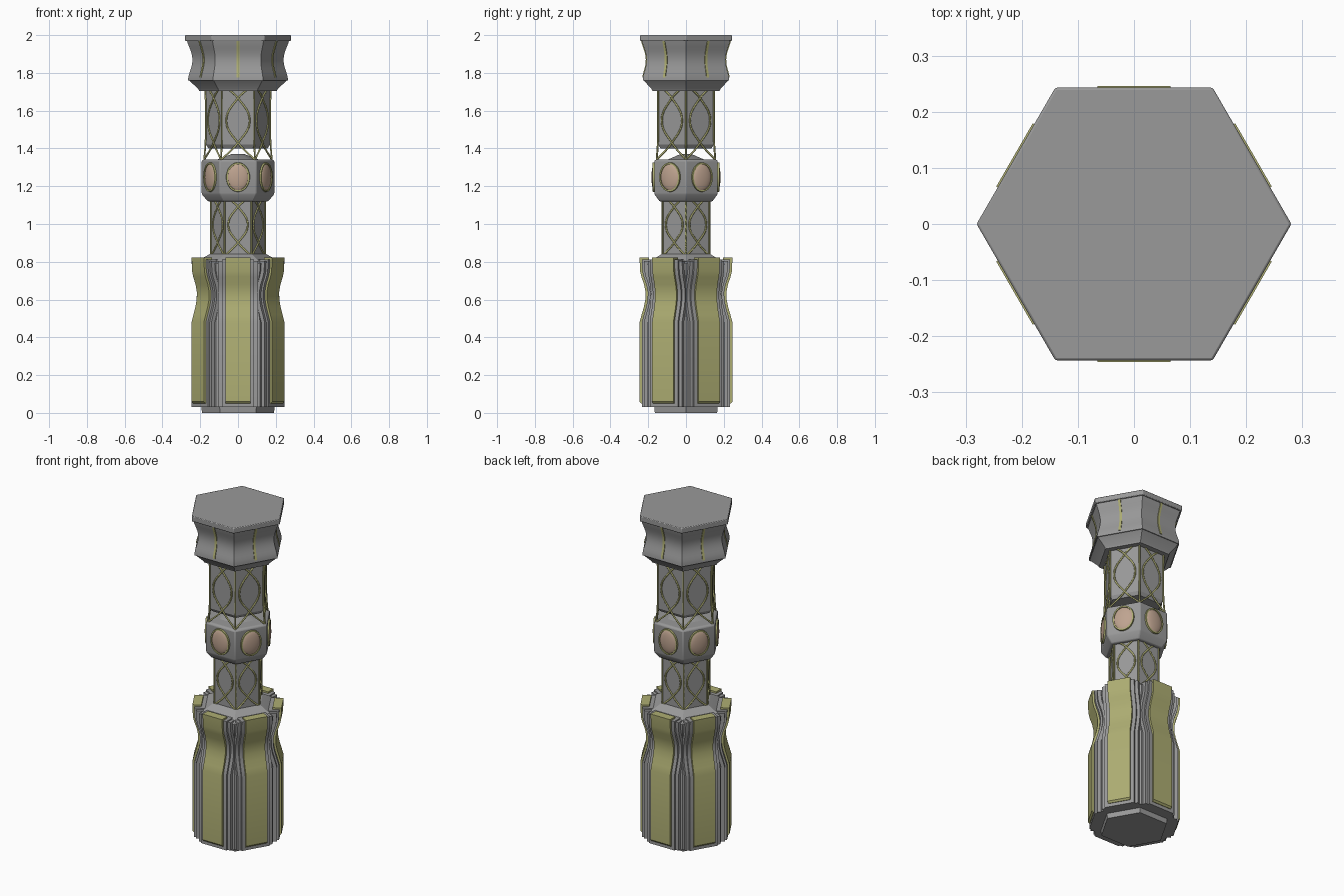
import bpy, bmesh, math
from mathutils import Vector, Matrix

cube = bpy.data.objects.get("Cube")
if cube:
    bpy.data.objects.remove(cube, do_unlink=True)


def material(name, rgb):
    m = bpy.data.materials.new(name)
    m.use_nodes = True
    m.diffuse_color = (*rgb, 1)
    m.node_tree.nodes["Principled BSDF"].inputs["Base Color"].default_value = (*rgb, 1)
    return m


GREY = material("grey metal", (0.32, 0.32, 0.32))
OLIVE = material("olive brass", (0.42, 0.42, 0.17))
TAN = material("tan stone", (0.52, 0.37, 0.28))
TAN30 = math.tan(math.pi / 6)


def on_face(k, u, a, z):
    """Point on hexagon side k: u along the side, a out from the axis."""
    return Matrix.Rotation(math.radians(60 * k + 30), 3, 'Z') @ Vector((a, u, z))


def finish(name, bm, mat, smooth=True, bevel=0):
    bmesh.ops.recalc_face_normals(bm, faces=bm.faces)
    mesh = bpy.data.meshes.new(name)
    bm.to_mesh(mesh)
    bm.free()
    mesh.materials.append(mat)
    ob = bpy.data.objects.new(name, mesh)
    bpy.context.collection.objects.link(ob)
    if bevel:
        mod = ob.modifiers.new("edge bevel", 'BEVEL')
        mod.width = bevel
        mod.segments = 2
        mod.limit_method = 'ANGLE'
    if smooth:
        bpy.ops.object.select_all(action='DESELECT')
        ob.select_set(True)
        bpy.context.view_layer.objects.active = ob
        bpy.ops.object.shade_smooth_by_angle(angle=math.radians(28))
    return ob


def loft(bm, rings):
    loops = [[bm.verts.new(p) for p in ring] for ring in rings]
    n = len(loops[0])
    for lo, hi in zip(loops, loops[1:]):
        for i in range(n):
            j = (i + 1) % n
            bm.faces.new((lo[i], lo[j], hi[j], hi[i]))
    bm.faces.new(loops[0][::-1])
    bm.faces.new(loops[-1])


def hexagon(name, profile, bevel=0):
    """Six-sided solid from (height, apothem) pairs."""
    bm = bmesh.new()
    loft(bm, [[on_face(k, a * TAN30, a, z) for k in range(6)] for z, a in profile])
    return finish(name, bm, GREY, bevel=bevel)


def plates(name, profile, half, depth, mat):
    """One curved plate on each of the six sides."""
    bm = bmesh.new()
    for k in range(6):
        loft(bm, [[on_face(k, -half, a - depth, z), on_face(k, -half, a, z),
                   on_face(k, half, a, z), on_face(k, half, a - depth, z)]
                  for z, a in profile])
    return finish(name, bm, mat)


def waist(bottom, top, radius):
    """Straight lower wall, pinched waist, flared rim."""
    dips = [(0.48, 0), (0.52, 0.011), (0.56, 0.023), (0.60, 0.031), (0.64, 0.032),
            (0.68, 0.024), (0.72, 0.01), (0.75, 0.003)]
    return [(bottom, radius), *[(z, radius - d) for z, d in dips], (top, radius)]


# Handle: foot, stepped body and inlaid panels
hexagon("foot", [(0, 0.165), (0.03, 0.168)])
hexagon("handle_core", waist(0.03, 0.79, 0.203) + [(0.815, 0.17), (0.84, 0.13)])
plates("handle_steps", waist(0.03, 0.805, 0.223), 0.105, 0.06, GREY)
plates("handle_backing", waist(0.03, 0.812, 0.234), 0.086, 0.06, GREY)
plates("handle_panels", [(0.05, 0.237)] + waist(0.06, 0.822, 0.246), 0.065, 0.05, OLIVE)

# Shafts, jewel collar and head
hexagon("lower_shaft", [(0.82, 0.123), (1.14, 0.123)])
hexagon("collar", [(1.12, 0.14), (1.155, 0.165), (1.165, 0.168), (1.335, 0.168),
                   (1.342, 0.158)], bevel=0.005)
hexagon("collar_peak", [(1.335, 0.11), (1.37, 0.03)])
hexagon("upper_shaft", [(1.40, 0.135), (1.42, 0.147), (1.72, 0.147)])
hexagon("head_underside", [(1.705, 0.178), (1.715, 0.182), (1.762, 0.226)])


def bell(t):
    return 0.228 - 0.022 * math.sin(math.pi * t) ** 1.3 + 0.006 * t


STEPS = [i / 12 for i in range(13)]
bell_profile = [(1.775 + 0.195 * t, bell(t)) for t in STEPS]
hexagon("head_bell", [(1.76, 0.229)] + bell_profile)
plates("head_strips", [(z, a + 0.004) for z, a in bell_profile], 0.007, 0.02, OLIVE)
hexagon("head_cap", [(1.968, 0.243), (2.0, 0.243)], bevel=0.004)


# Ribs: crossing curves on each side plus a rib on each corner
def lattice(name, bottom, top, apothem, flare):
    data = bpy.data.curves.new(name, 'CURVE')
    data.dimensions = '3D'
    data.bevel_depth = 0.005
    data.bevel_resolution = 1
    data.resolution_u = 6
    height = top - bottom
    side = apothem * TAN30

    def add(k, pts):
        spline = data.splines.new('BEZIER')
        spline.bezier_points.add(len(pts) - 1)
        for bp, (u, t) in zip(spline.bezier_points, pts):
            a = apothem + flare * max(0, 1 - 4 * t)
            bp.co = on_face(k, u * a * TAN30, a, bottom + height * t)
            bp.handle_left_type = bp.handle_right_type = 'AUTO'

    for k in range(6):
        for s in (-1, 1):
            add(k, [(s, 0), (0, 0.24), (-0.72, 0.55), (0, 0.87), (s * 0.6 if s else 0, 1)]
                if s < 0 else
                [(s, 0), (0, 0.24), (-0.72, 0.55), (0, 0.87), (0.6, 1)])
        add(k, [(1, 0), (1, 0.25), (1, 1)])
    # Mirror the first set of waves so each side carries a crossing pair
    for i, spline in enumerate(data.splines):
        if i % 3 == 0:
            k = i // 3
            for bp, (u, t) in zip(spline.bezier_points,
                                  [(-1, 0), (0, 0.24), (0.72, 0.55), (0, 0.87), (-0.6, 1)]):
                a = apothem + flare * max(0, 1 - 4 * t)
                bp.co = on_face(k, u * a * TAN30, a, bottom + height * t)
    data.materials.append(OLIVE)
    ob = bpy.data.objects.new(name, data)
    bpy.context.collection.objects.link(ob)


lattice("lower_ribs", 0.83, 1.13, 0.124, 0)
lattice("upper_ribs", 1.34, 1.715, 0.149, 0.006)

# Oval jewels and their rims around the collar
gems, rims = bmesh.new(), bmesh.new()
for k in range(6):
    turn = Matrix.Rotation(math.radians(60 * k + 30), 4, 'Z')
    place = turn @ Matrix.Translation((0.167, 0, 1.248))
    bmesh.ops.create_uvsphere(gems, u_segments=24, v_segments=12, radius=1,
                              matrix=place @ Matrix.Diagonal((0.016, 0.057, 0.072, 1)))
    sections = []
    for i in range(32):
        ang = math.tau * i / 32
        c, s = math.cos(ang), math.sin(ang)
        sections.append([rims.verts.new(place @ Vector((x, (0.058 + r) * c, (0.073 + r) * s)))
                         for x, r in ((-0.004, -0.005), (0.01, -0.004), (0.01, 0.004), (-0.004, 0.006))])
    for i, ring in enumerate(sections):
        nxt = sections[(i + 1) % 32]
        for j in range(4):
            m = (j + 1) % 4
            rims.faces.new((ring[j], ring[m], nxt[m], nxt[j]))
finish("jewels", gems, TAN)
finish("jewel_rims", rims, OLIVE)
